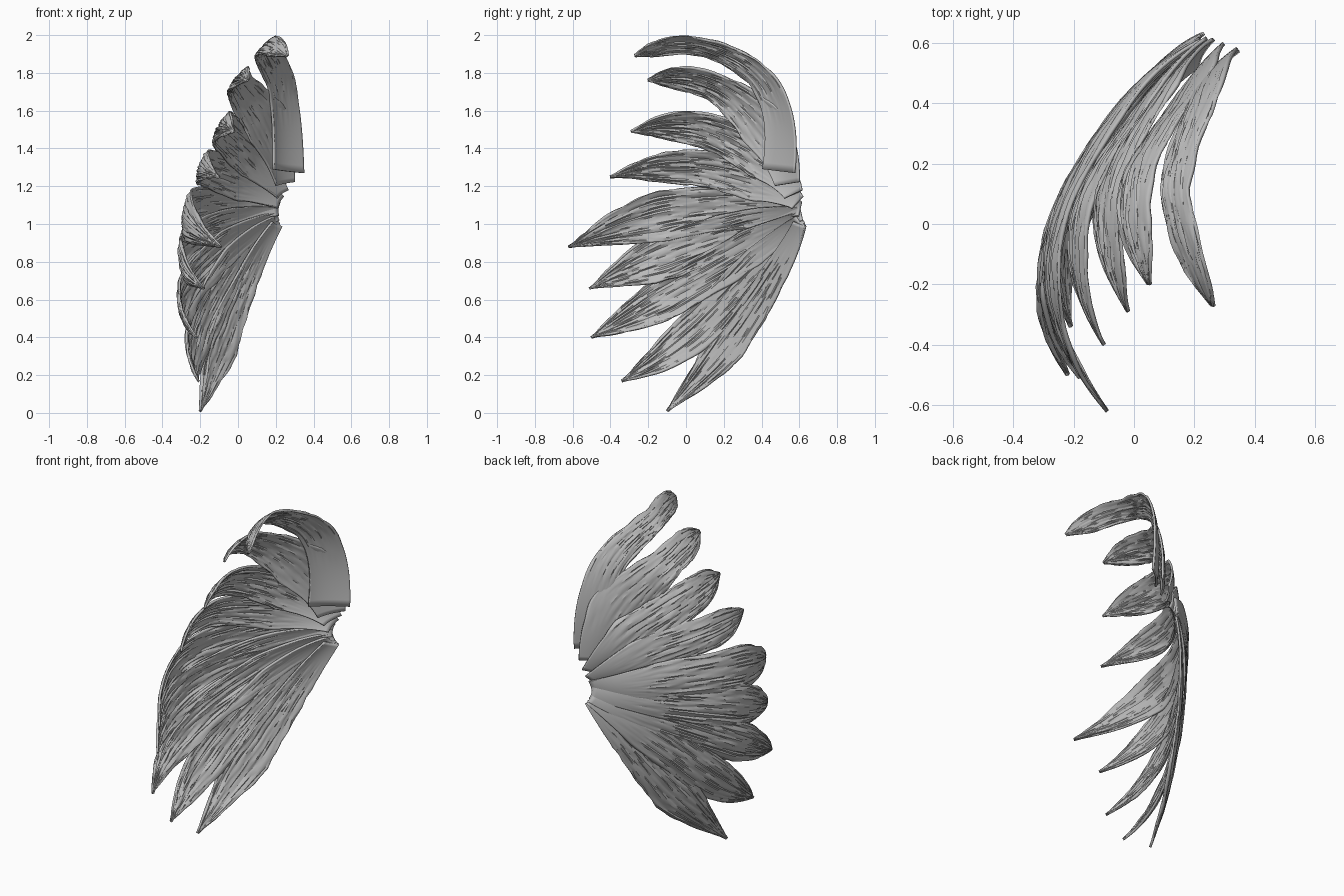
import bpy, bmesh, math
from mathutils import Vector, noise

if "Cube" in bpy.data.objects:
    bpy.data.objects.remove(bpy.data.objects["Cube"])

grey = bpy.data.materials.new("feather grey")
grey.diffuse_color = (0.5, 0.5, 0.5, 1)
grey.use_nodes = True
grey.node_tree.nodes["Principled BSDF"].inputs["Base Color"].default_value = grey.diffuse_color

# Each feather, top to bottom: inner and outer spine point (x, y, z, half width), then tip
FEATHERS = [
    ((.22, .43, 1.72, .07), (.13, .1, 1.932, .047), (.26, -.27, 1.89)),
    ((.14, .41, 1.51, .13), (-.01, .13, 1.73, .07), (.05, -.2, 1.76)),
    ((.06, .4, 1.35, .115), (-.1, .08, 1.5, .09), (-.02, -.29, 1.49)),
    ((0, .37, 1.23, .11), (-.2, 0, 1.3, .09), (-.1, -.4, 1.25)),
    ((-.09, .34, 1.09, .11), (-.29, -.13, 1.04, .135), (-.09, -.62, .88)),
    ((-.09, .34, .98, .1), (-.305, -.1, .835, .13), (-.18, -.51, .66)),
    ((-.08, .34, .87, .1), (-.295, -.1, .615, .115), (-.22, -.5, .4)),
    ((-.04, .39, .79, .1), (-.23, .03, .42, .105), (-.21, -.34, .17)),
    ((.05, .47, .74, .065), (-.1, .23, .38, .1), (-.2, -.1, .01)),
]
ROWS, COLS = 44, 28


def spline(pts, t):
    """Smooth curve through four points, bending evenly at both ends."""
    p = [Vector(q) for q in pts]
    p = [3 * p[0] - 3 * p[1] + p[2]] + p + [3 * p[3] - 3 * p[2] + p[1]]
    i = min(int(t * 3), 2)
    f = t * 3 - i
    a, b, c, d = p[i:i + 4]
    return .5 * (2 * b + (c - a) * f + (2 * a - 5 * b + 4 * c - d) * f * f
                 + (3 * b - a - 3 * c + d) * f ** 3)


def half_width(w0, wa, wb, t, power):
    """Widens out of the root, then tapers to the tip."""
    s = t * 3
    if s < 1:
        return w0 + (wa - w0) * s
    if s < 2:
        return wa + (wb - wa) * (s - 1)
    return max(wb * (1 - (s - 2) ** power), .004)


def feather(index, inner, outer, tip):
    u = 1 - index / 8                            # 1 at the top feather, 0 at the bottom
    root = (.2 + .05 * u ** 2, .6 + .04 * u - .15 * u ** 3, 1 + .12 * u + .16 * u ** 3)
    pts = [root, inner[:3], outer[:3], tip]
    tilt = .95 - .21 * index
    bm = bmesh.new()
    grid = []
    for r in range(ROWS + 1):
        t = r / ROWS
        centre = spline(pts, t)
        w = half_width(.035 + .05 * u ** 4, inner[3], outer[3], t, 1.4 + 4 * u ** 6)
        d = spline(pts, min(t + .02, 1)) - spline(pts, max(t - .02, 0))
        d.x = 0
        d.normalize()
        side = Vector((tilt, d.z, -d.y))         # towards the upper edge
        rough = min(1, max(0, (t - .15) / .3))   # smooth near the root
        row = []
        for c in range(COLS + 1):
            v = 2 * c / COLS - 1
            # long streaky barbs: each column drifts on its own
            n = noise.noise(Vector((c * 1.37 + .5, t * 7, index * 9.3)))
            m = noise.noise(Vector((c * 2.71 + .5, t * 16, index * 5.1)))
            ragged = 1 + (.1 * m * rough if abs(v) > .9 else 0)
            p = centre + side * (v * w * ragged)
            p.x += rough * (.011 * n + .006 * m) * min(1, w / .06) + .2 * w * v * v
            row.append(bm.verts.new(p))
        grid.append(row)
    for r in range(ROWS):
        for c in range(COLS):
            bm.faces.new((grid[r][c], grid[r][c + 1], grid[r + 1][c + 1], grid[r + 1][c]))
    bmesh.ops.recalc_face_normals(bm, faces=bm.faces)
    name = f"feather_{index + 1}"
    me = bpy.data.meshes.new(name)
    bm.to_mesh(me)
    bm.free()
    me.materials.append(grey)
    ob = bpy.data.objects.new(name, me)
    bpy.context.collection.objects.link(ob)
    sol = ob.modifiers.new("thickness", 'SOLIDIFY')
    sol.thickness, sol.offset = .012, 0
    bpy.ops.object.select_all(action='DESELECT')
    ob.select_set(True)
    bpy.context.view_layer.objects.active = ob
    bpy.ops.object.shade_smooth_by_angle(angle=math.radians(30))


# The fan of overlapping feathers
for i, (inner, outer, tip) in enumerate(FEATHERS):
    feather(i, inner, outer, tip)
